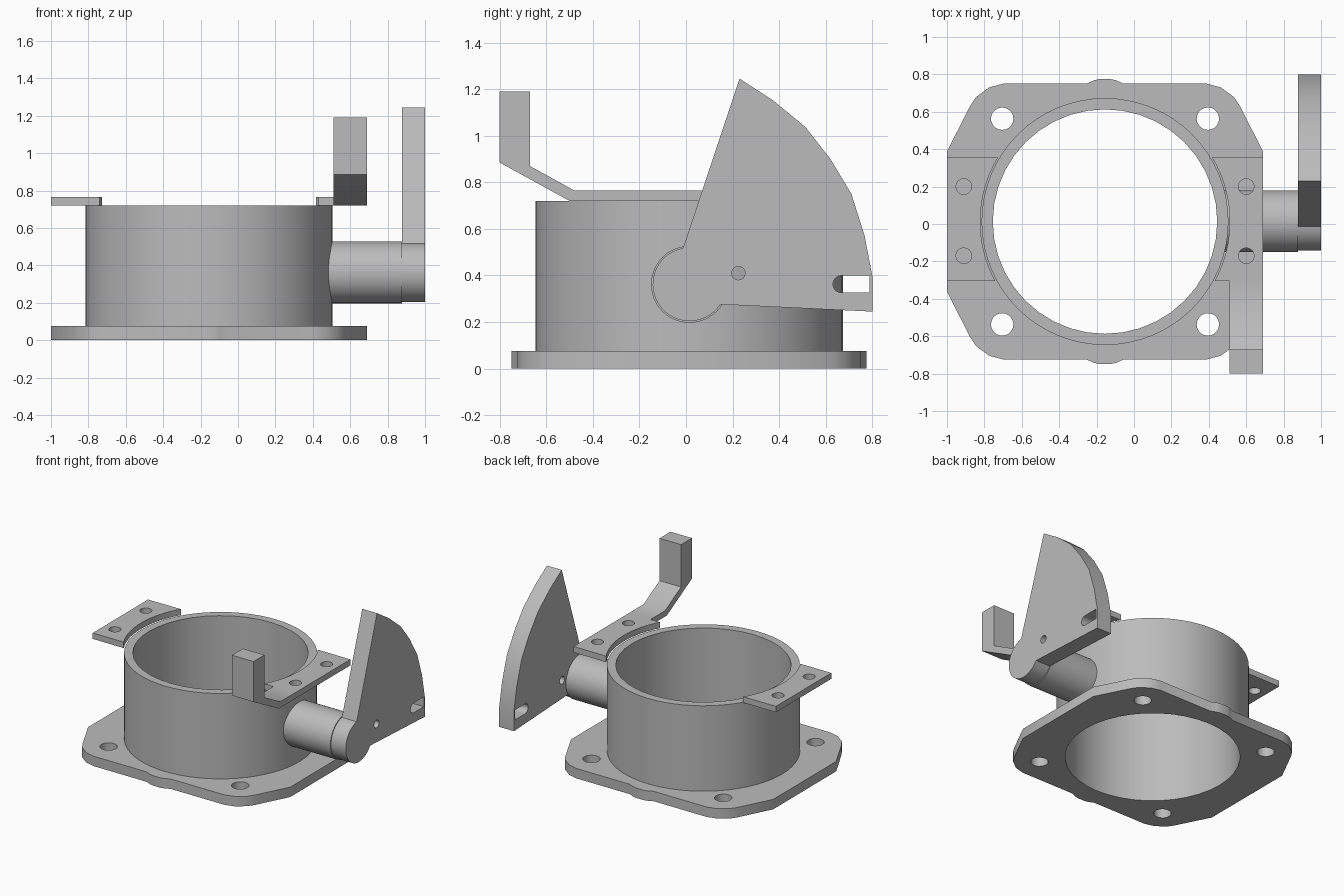
import bpy, bmesh
from math import sin, cos, radians
from mathutils import Matrix

cube = bpy.data.objects.get("Cube")
if cube:
    bpy.data.objects.remove(cube, do_unlink=True)

metal = bpy.data.materials.new("grey metal")
metal.use_nodes = True
GREY = (0.5, 0.5, 0.5, 1)
metal.diffuse_color = GREY
metal.node_tree.nodes["Principled BSDF"].inputs["Base Color"].default_value = GREY

CX, CY = -0.155, 0.013          # bore axis
INNER, OUTER = 0.60, 0.66       # bore and wall radii
FLANGE_TOP, BODY_TOP, PLATE_TOP = 0.075, 0.72, 0.765
SIDEWAYS = Matrix(((0, 0, 1, 0), (1, 0, 0, 0), (0, 1, 0, 0), (0, 0, 0, 1)))


def arc(cx, cy, r, start=0, end=360, n=32):
    """Points along an arc; a full circle leaves out the repeated end point."""
    count = n if abs(end - start) == 360 else n + 1
    angles = [radians(start + (end - start) * i / n) for i in range(count)]
    return [(cx + r * cos(a), cy + r * sin(a)) for a in angles]


def plate(name, loops, low, high, sideways=False):
    """Extrude an outline with holes along z, or a (y, z) profile along x."""
    curve = bpy.data.curves.new(name + "_outline", "CURVE")
    curve.dimensions = "2D"
    curve.fill_mode = "BOTH"
    curve.extrude = (high - low) / 2
    for loop in loops:
        spline = curve.splines.new("POLY")
        spline.points.add(len(loop) - 1)
        for p, (u, v) in zip(spline.points, loop):
            p.co = (u, v, 0, 1)
        spline.use_cyclic_u = True
    helper = bpy.data.objects.new(name + "_helper", curve)
    bpy.context.collection.objects.link(helper)
    graph = bpy.context.evaluated_depsgraph_get()
    mesh = bpy.data.meshes.new_from_object(helper.evaluated_get(graph))
    bpy.data.objects.remove(helper, do_unlink=True)
    bpy.data.curves.remove(curve)

    bm = bmesh.new()
    bm.from_mesh(mesh)
    bmesh.ops.remove_doubles(bm, verts=bm.verts, dist=0.0005)
    bm.transform(Matrix.Translation((0, 0, (low + high) / 2)))
    if sideways:
        bm.transform(SIDEWAYS)
    bmesh.ops.recalc_face_normals(bm, faces=bm.faces)
    bm.to_mesh(mesh)
    bm.free()
    mesh.name = name
    mesh.materials.clear()
    mesh.materials.append(metal)
    obj = bpy.data.objects.new(name, mesh)
    bpy.context.collection.objects.link(obj)
    bpy.ops.object.select_all(action="DESELECT")
    obj.select_set(True)
    bpy.context.view_layer.objects.active = obj
    bpy.ops.object.shade_smooth_by_angle()
    return obj


# Base flange: one quarter outline mirrored around the bore
quarter = [(0.845, 0.375), (0.72, 0.62), (0.69, 0.665), (0.62, 0.717), (0.545, 0.737),
           (0.10, 0.737), (0.06, 0.755), (0.03, 0.762)]
half = quarter + [(-x, y) for x, y in reversed(quarter)]
outline = half + [(x, -y) for x, y in reversed(half)]
outline = [(CX + x, CY + y) for x, y in outline]
bolt_holes = [arc(CX + sx * 0.55, CY + sy * 0.55, 0.06, n=20)
              for sx in (-1, 1) for sy in (-1, 1)]
bore = arc(CX, CY, INNER, n=40)
plate("base_flange", [outline, bore] + bolt_holes, 0, FLANGE_TOP)

# Cylindrical body
plate("body_tube", [arc(CX, CY, OUTER, n=64), bore], FLANGE_TOP, BODY_TOP)

# Top mounting plates with an edge curved around the body
for name, side in (("right_mount_plate", -1), ("left_mount_plate", 1)):
    curved = [(CX + side * (x - CX), y) for x, y in arc(CX, CY, 0.667, -28.5, 31, 16)]
    edge = CX + side * 0.845
    shape = curved + [(edge, 0.355), (edge, -0.305)]
    holes = [arc(CX + side * 0.755, y, 0.042, n=16) for y in (-0.17, 0.2)]
    plate(name, [shape] + holes, BODY_TOP, PLATE_TOP)

# Bent stop arm reaching forward from the left plate
arm = [(-0.305, BODY_TOP), (-0.305, PLATE_TOP), (-0.48, PLATE_TOP), (-0.67, 0.87),
       (-0.67, 1.19), (-0.80, 1.19), (-0.80, 0.885), (-0.50, BODY_TOP)]
plate("stop_arm", [arm], 0.51, 0.69, sideways=True)

# Shaft housing out of the side of the body
AXIS_Y, AXIS_Z = 0.015, 0.362
plate("shaft_housing", [arc(AXIS_Y, AXIS_Z, 0.165, n=48)], 0.46, 0.877, sideways=True)

# Sector lever with round hub, pin hole and cable slot
rim = [(0.23, 1.245), (0.372, 1.153), (0.513, 1.037), (0.62, 0.90), (0.71, 0.75),
       (0.767, 0.57), (0.80, 0.397), (0.80, 0.245)]
hub = arc(AXIS_Y, AXIS_Z, 0.158, -33, -260, 28)
pin_hole = arc(0.225, 0.41, 0.029, n=16)
slot = arc(0.668, 0.363, 0.037, 90, 270, 10) + [(0.788, 0.326), (0.788, 0.40)]
plate("sector_lever", [rim + hub, pin_hole, slot], 0.877, 1.0, sideways=True)
